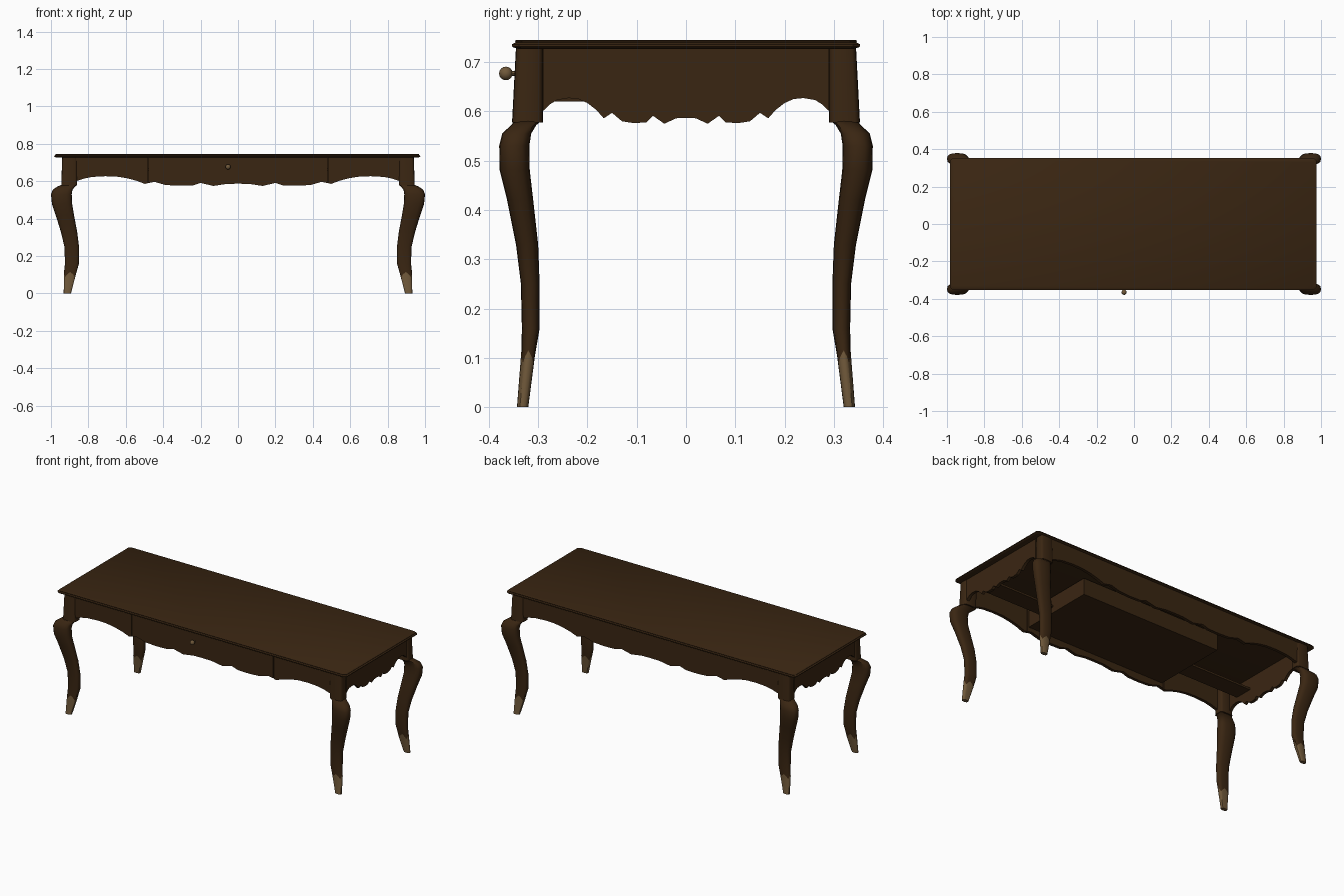
import bpy, bmesh, math
from mathutils import Vector

if "Cube" in bpy.data.objects:
    bpy.data.objects.remove(bpy.data.objects["Cube"])


def material(name, rgb):
    m = bpy.data.materials.new(name)
    m.diffuse_color = (*rgb, 1)
    m.use_nodes = True
    m.node_tree.nodes["Principled BSDF"].inputs["Base Color"].default_value = m.diffuse_color
    return m


WOOD = material("dark wood", (0.042, 0.019, 0.006))
BRASS = material("aged brass", (0.16, 0.098, 0.042))


def finish(name, bm, mats=(WOOD,), angle=40):
    bmesh.ops.recalc_face_normals(bm, faces=bm.faces)
    me = bpy.data.meshes.new(name)
    bm.to_mesh(me)
    bm.free()
    for m in mats:
        me.materials.append(m)
    ob = bpy.data.objects.new(name, me)
    bpy.context.collection.objects.link(ob)
    bpy.ops.object.select_all(action='DESELECT')
    ob.select_set(True)
    bpy.context.view_layer.objects.active = ob
    bpy.ops.object.shade_smooth_by_angle(angle=math.radians(angle))
    return ob


def loft(bm, rings):
    """Skin a stack of equal-length point rings and cap both ends."""
    vs = [[bm.verts.new(p) for p in r] for r in rings]
    n = len(vs[0])
    for a, b in zip(vs, vs[1:]):
        for i in range(n):
            bm.faces.new((a[i], a[(i + 1) % n], b[(i + 1) % n], b[i]))
    bm.faces.new(vs[0][::-1])
    bm.faces.new(vs[-1])


def section(z, x0, x1, y0, y1, sx, sy, power, wave=0.0, n=16):
    """Rounded-square ring inside the given bounds, mirrored by sx, sy."""
    pts = []
    for i in range(n):
        t = 2 * math.pi * i / n
        c, s = math.cos(t), math.sin(t)
        px = math.copysign(abs(c) ** (2 / power), c)
        py = math.copysign(abs(s) ** (2 / power), s)
        pts.append((sx * ((x0 + x1) / 2 + px * (x1 - x0) / 2),
                    sy * ((y0 + y1) / 2 + py * (y1 - y0) / 2),
                    z + wave * math.cos(4 * t)))
    return pts


def box(name, lo, hi):
    bm = bmesh.new()
    bmesh.ops.create_cube(bm, size=1)
    lo, hi = Vector(lo), Vector(hi)
    for v in bm.verts:
        v.co = (lo + hi) / 2 + v.co * (hi - lo)
    return finish(name, bm)


# Cabriole legs: z, inner x, outer x, inner y, outer y
LEG = [(0, .893, .932, .32, .343), (.102, .865, .93, .306, .334),
       (.16, .85, .925, .297, .333), (.25, .85, .928, .297, .335),
       (.33, .86, .947, .30, .345), (.42, .877, .975, .31, .363),
       (.48, .887, .995, .317, .378), (.53, .889, 1.0, .318, .379),
       (.555, .885, .99, .314, .373), (.572, .87, .965, .304, .355),
       (.58, .86, .945, .294, .348)]
POST = [(.577, .86, .945, .29, .353), (.73, .86, .94, .29, .345)]

for sx, xn in ((-1, "left"), (1, "right")):
    for sy, yn in ((-1, "front"), (1, "back")):
        bm = bmesh.new()
        loft(bm, [section(*r, sx, sy, 2.7, .013 if i == 1 else 0)
                  for i, r in enumerate(LEG)])
        # brass shoe on the foot
        for f in bm.faces:
            f.material_index = 1 if f.calc_center_median().z < .09 else 0
        finish(f"{yn}_{xn}_leg", bm, (WOOD, BRASS))
        # corner post above the leg
        bm = bmesh.new()
        loft(bm, [section(*r, sx, sy, 5) for r in POST])
        finish(f"{yn}_{xn}_post", bm, angle=35)

# Scalloped lower edge: half profile, distance from the middle and height
EDGE = [(0, .587), (.02, .586), (.044, .575), (.067, .591), (.08, .578),
        (.105, .576), (.13, .58), (.15, .597), (.167, .586), (.182, .603),
        (.2, .617), (.218, .625), (.238, .627), (.262, .623), (.275, .615),
        (.29, .601)]
PROFILE = [(-u, z) for u, z in EDGE[:0:-1]] + EDGE


def edge_height(u):
    for (a, za), (b, zb) in zip(PROFILE, PROFILE[1:]):
        if a <= u <= b:
            return za + (zb - za) * (u - a) / (b - a)
    return PROFILE[-1][1]


def apron(name, scale, u0, u1, place, thick=.018, top=.732):
    """Scalloped board from u0 to u1; place(u, depth, z) sets it in the frame."""
    us = [u0] + [u * scale for u, _ in PROFILE if u0 < u * scale < u1] + [u1]
    bm = bmesh.new()
    rings = []
    for u in us:
        z = edge_height(max(-.29, min(.29, u / scale)))
        rings.append([place(u, 0, z), place(u, 0, top),
                      place(u, thick, top), place(u, thick, z)])
    loft(bm, rings)
    return finish(name, bm, angle=30)


LONG = .865 / .29
W = .865
D = .48      # half width of the drawer front
apron("back_apron", LONG, -W, W, lambda u, d, z: (u, .342 - d, z))
for s, n in ((-1, "left"), (1, "right")):
    apron(f"{n}_apron", 1, -.29, .29, lambda u, d, z: (s * (.936 - d), u, z))

# Front apron in three pieces with a drawer front in the middle
front = lambda u, d, z: (u, -.342 + d, z)
apron("front_apron_left", LONG, -W, -D - .002, front)
apron("drawer_front", LONG, -D + .002, D - .002, front)
apron("front_apron_right", LONG, D + .002, W, front)

# Drawer box and the rails on both sides of it
box("drawer_box", (-D + .01, -.325, .62), (D - .01, .14, .72))
for s, n in ((-1, "left"), (1, "right")):
    a, b = sorted((s * (D - .01), s * .925))
    box(f"{n}_drawer_rail", (a, -.23, .655), (b, -.12, .667))

# Drawer knob with stem
bm = bmesh.new()
bmesh.ops.create_uvsphere(bm, u_segments=12, v_segments=8, radius=.0138)
bmesh.ops.translate(bm, verts=bm.verts, vec=(-.053, -.3655, .677))
loft(bm, [[(-.053 + .005 * math.cos(k * math.pi / 4), y,
            .677 + .005 * math.sin(k * math.pi / 4)) for k in range(8)]
          for y in (-.36, -.338)])
finish("drawer_knob", bm, (BRASS,))

# Tabletop with moulded edge: height and inset from the widest outline
bm = bmesh.new()
rings = []
for z, i in ((.727, .012), (.730, .002), (.732, 0), (.736, 0), (.738, .004),
             (.740, .007), (.743, .006), (.745, .009)):
    x0, x1, y0, y1, c = -.983 + i, .975 - i, -.353 + i, .353 - i, .014
    rings.append([(x0 + c, y0, z), (x1 - c, y0, z), (x1, y0 + c, z),
                  (x1, y1 - c, z), (x1 - c, y1, z), (x0 + c, y1, z),
                  (x0, y1 - c, z), (x0, y0 + c, z)])
loft(bm, rings)
finish("tabletop", bm, angle=30)
